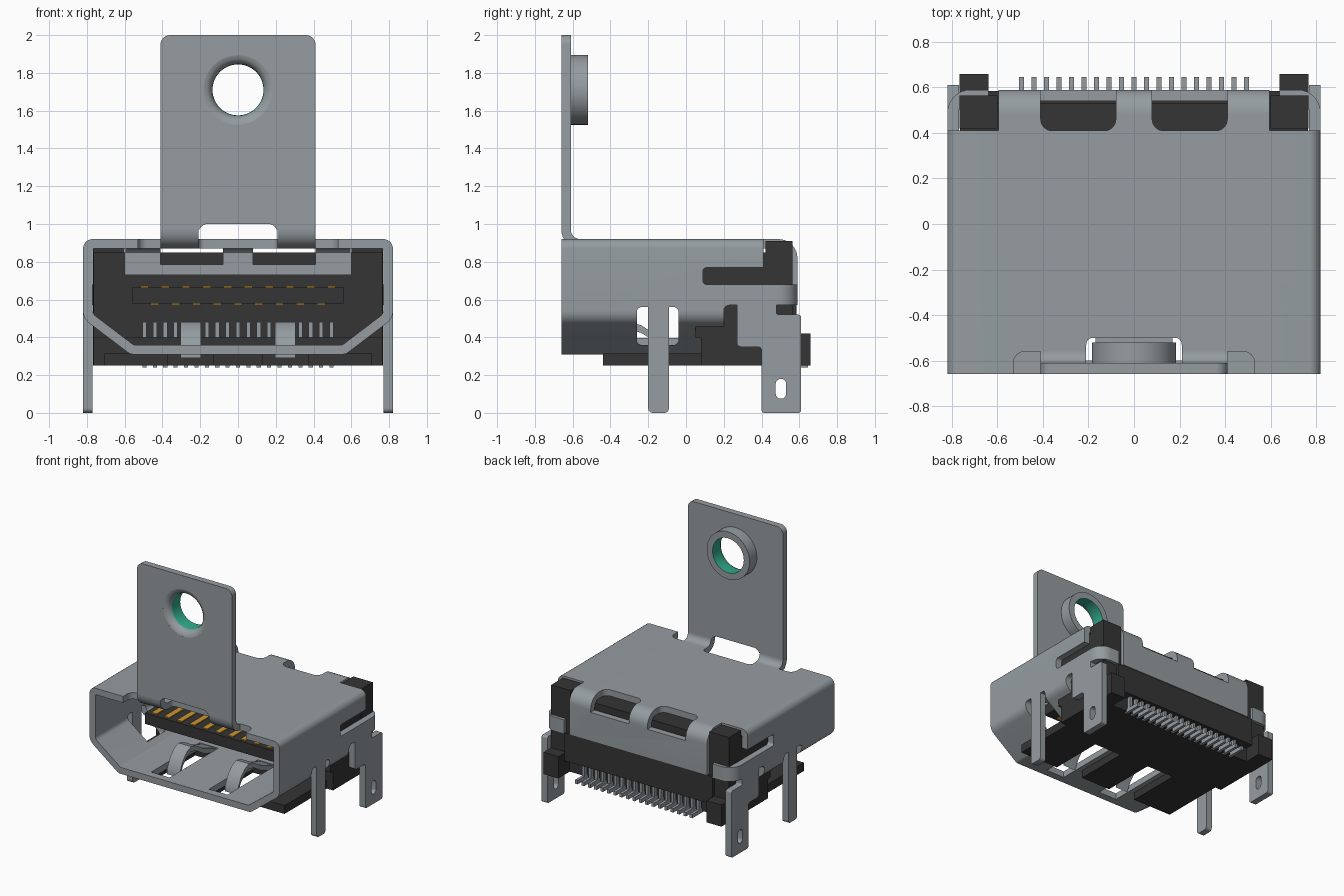
import bpy, bmesh, math
from mathutils import Vector

if "Cube" in bpy.data.objects:
    bpy.data.objects.remove(bpy.data.objects["Cube"], do_unlink=True)


def material(name, rgb):
    m = bpy.data.materials.new(name)
    m.use_nodes = True
    m.diffuse_color = (*rgb, 1)
    m.node_tree.nodes["Principled BSDF"].inputs["Base Color"].default_value = (*rgb, 1)
    return m


STEEL = material("steel grey", (0.30, 0.335, 0.355))
BLACK = material("black plastic", (0.035, 0.035, 0.035))
GOLD = material("gold contact", (0.60, 0.30, 0.03))
TEAL = material("teal bore", (0.03, 0.40, 0.26))
parts = []
# Where the two profile coordinates and the extrusion depth go, per axis
PLACE = {"x": lambda u, v, d: (d, u, v),
         "y": lambda u, v, d: (u, d, v),
         "z": lambda u, v, d: (u, v, d)}


def rounded(pts, r, n=6):
    """Fillet the corners of a polygon; r is one radius or one per corner."""
    rs = r if isinstance(r, (list, tuple)) else [r] * len(pts)
    out = []
    for i, p in enumerate(pts):
        p = Vector(p)
        if rs[i] == 0:
            out.append(tuple(p))
            continue
        a = (Vector(pts[i - 1]) - p).normalized()
        b = (Vector(pts[(i + 1) % len(pts)]) - p).normalized()
        half = a.angle(b) / 2
        c = p + (a + b).normalized() * rs[i] / math.sin(half)
        t = rs[i] / math.tan(half)
        s, e = p + a * t - c, p + b * t - c
        for k in range(n + 1):
            w = s.lerp(e, k / n).normalized() * rs[i]
            out.append(tuple(c + w))
    return out


def rect(u0, u1, v0, v1):
    return [(u0, v0), (u1, v0), (u1, v1), (u0, v1)]


def circle(u, v, r, n=48):
    return [(u + r * math.cos(2 * math.pi * k / n), v + r * math.sin(2 * math.pi * k / n))
            for k in range(n)]


def arc(u, v, r, a0, a1, n=8):
    return [(u + r * math.cos(math.radians(a0 + (a1 - a0) * k / n)),
             v + r * math.sin(math.radians(a0 + (a1 - a0) * k / n))) for k in range(n + 1)]


def prism(name, pts, axis, d0, d1, mat=STEEL):
    bm = bmesh.new()
    lo = [bm.verts.new(PLACE[axis](u, v, d0)) for u, v in pts]
    hi = [bm.verts.new(PLACE[axis](u, v, d1)) for u, v in pts]
    bm.faces.new(lo)
    bm.faces.new(hi)
    for i in range(len(pts)):
        j = (i + 1) % len(pts)
        bm.faces.new((lo[i], lo[j], hi[j], hi[i]))
    bmesh.ops.recalc_face_normals(bm, faces=bm.faces)
    me = bpy.data.meshes.new(name)
    bm.to_mesh(me)
    bm.free()
    me.materials.append(mat)
    ob = bpy.data.objects.new(name, me)
    bpy.context.collection.objects.link(ob)
    parts.append(ob)
    return ob


def box(name, x0, x1, y0, y1, z0, z1, mat=STEEL):
    return prism(name, rect(x0, x1, y0, y1), "z", z0, z1, mat)


def cut(ob, *cutters):
    """Subtract the cutters from the part, then delete them."""
    for c in cutters:
        m = ob.modifiers.new("cut", "BOOLEAN")
        m.operation, m.solver, m.object = "DIFFERENCE", "EXACT", c
        c.hide_render = True
    dg = bpy.context.evaluated_depsgraph_get()
    me = bpy.data.meshes.new_from_object(ob.evaluated_get(dg))
    ob.modifiers.clear()
    ob.data = me
    for c in cutters:
        parts.remove(c)
        bpy.data.objects.remove(c, do_unlink=True)


SIDES = ((1, "left"), (-1, "right"))


def openings():
    return [prism("cutter", rounded(rect(s * 0.245 - 0.165, s * 0.245 + 0.165, 0.41, 0.8), 0.05),
                  "z", 0.80, 1.0) for s, _ in SIDES]


# Shell: D-shaped tube with cut-outs
half_out = [(0.82, 0.92), (0.82, 0.50), (0.57, 0.31)]
half_in = [(0.77, 0.87), (0.77, 0.525), (0.553, 0.36)]
ring = lambda h: h + [(-x, z) for x, z in reversed(h)]
shell = prism("shell", rounded(ring(half_out), [0.05, 0.08, 0.05, 0.05, 0.08, 0.05]), "y", -0.66, 0.49)
cutters = [
    prism("cutter", rounded(ring(half_in), [0.01, 0.04, 0.03, 0.03, 0.04, 0.01]), "y", -1, 1),
    box("cutter", -1, 1, 0.08, 1, 0, 0.40),
    prism("cutter", rounded(rect(0.20, 1, 0.1, 0.57), [0, 0, 0, 0.03]), "x", -1, 1),
    prism("cutter", rounded(rect(0.09, 1, 0.68, 0.77), [0.02, 0, 0, 0.02]), "x", -1, 1),
    prism("cutter", rounded(rect(-0.53, 0.53, -0.9, -0.56), 0.05), "z", 0.8, 1),
    prism("cutter", rounded(rect(-0.21, 0.21, -0.9, -0.50), 0.03), "z", 0.79, 1.01),
] + openings()
for s, _ in SIDES:
    cutters += [box("cutter", s * 0.595, s * 1, 0.41, 1, 0.72, 1),
                prism("cutter", rounded(rect(-0.26, -0.04, 0.36, 0.56), 0.025), "x", s * 0.6, s),
                box("cutter", s * 0.17, s * 0.33, -0.6, 0.0, 0.2, 0.45)]
cut(shell, *cutters)

# Rear panel: folds down from the roof
fold = arc(0.49, 0.82, 0.10, 90, 0) + [(0.59, 0.58), (0.54, 0.58)] + arc(0.49, 0.82, 0.05, 0, 90)
rear_panel = prism("rear_panel", fold, "x", -0.595, 0.595)
cut(rear_panel, *openings())

# Mounting flange with hole and slot
flange = prism("flange", rounded(rect(-0.41, 0.41, 0.97, 2.0), [0, 0, 0.05, 0.05]), "y", -0.66, -0.61)
cut(flange, prism("cutter", circle(0, 1.71, 0.184), "y", -1, 0),
    prism("cutter", rounded(rect(-0.21, 0.21, 0.8, 1.0), 0.05), "y", -1, 0))
bend = arc(-0.56, 0.97, 0.10, 180, 270) + arc(-0.56, 0.97, 0.05, 270, 180)
for s, side in SIDES:
    prism("flange_bend_" + side, bend, "x", s * 0.21, s * 0.41)

# Flared collar around the hole, turned about y
profile = [(0.185, -0.66), (0.165, -0.655), (0.148, -0.64), (0.138, -0.62), (0.135, -0.60),
           (0.135, -0.52), (0.185, -0.52), (0.185, -0.66)]
bm = bmesh.new()
N = 48
rows = [[bm.verts.new((r * math.cos(2 * math.pi * k / N), y, 1.71 + r * math.sin(2 * math.pi * k / N)))
         for k in range(N)] for r, y in profile[:-1]]
for i in range(len(rows)):
    a, b = rows[i], rows[(i + 1) % len(rows)]
    for k in range(N):
        f = bm.faces.new((a[k], a[(k + 1) % N], b[(k + 1) % N], b[k]))
        f.material_index = 1 if i in (3, 4) else 0
bmesh.ops.recalc_face_normals(bm, faces=bm.faces)
me = bpy.data.meshes.new("hole_collar")
bm.to_mesh(me)
bm.free()
me.materials.append(STEEL)
me.materials.append(TEAL)
collar = bpy.data.objects.new("hole_collar", me)
bpy.context.collection.objects.link(collar)
parts.append(collar)

# Side legs, feet, corner bands, posts and springs
foot = [(0.27, 0.57), (0.27, 0.35), (0.40, 0.35), (0.40, 0), (0.61, 0), (0.61, 0.52), (0.48, 0.52), (0.48, 0.57)]
band = arc(0.72, 0.49, 0.10, 0, 90) + [(0.64, 0.59), (0.64, 0.54)] + arc(0.72, 0.49, 0.05, 90, 0)
hump = [(-0.44, 0.33), (-0.40, 0.41), (-0.35, 0.46), (-0.30, 0.48), (-0.24, 0.465), (-0.15, 0.41), (0.0, 0.355)]
strip = hump + [(y, z - 0.04) for y, z in reversed(hump)]
for s, side in SIDES:
    prism("front_leg_" + side, rounded(rect(-0.20, -0.09, 0, 0.56), [0.025, 0.025, 0, 0]), "x", s * 0.77, s * 0.82)
    f = prism("rear_foot_" + side, rounded(foot, [0, 0.02, 0.02, 0.015, 0.015, 0.015, 0.01, 0]), "x", s * 0.77, s * 0.82)
    cut(f, prism("cutter", rounded(rect(0.475, 0.53, 0.075, 0.18), 0.026), "x", s * 0.5, s))
    prism("corner_band_" + side, [(s * x, y) for x, y in band], "z", 0.57, 0.68)
    box("corner_post_" + side, s * 0.60, s * 0.768, 0.42, 0.565, 0.42, 0.91, BLACK)
    box("post_base_" + side, s * 0.64, s * 0.768, 0.42, 0.66, 0.25, 0.42, BLACK)
    prism("floor_spring_" + side, strip, "x", s * 0.195, s * 0.305)

# Plastic housing, base and tongue
box("housing", -0.765, 0.765, 0.05, 0.53, 0.40, 0.85, BLACK)
box("rear_wall", -0.64, 0.64, 0.50, 0.585, 0.36, 0.578, BLACK)
box("rear_base", -0.765, 0.765, 0.08, 0.52, 0.25, 0.41, BLACK)
base = box("base_plate", -0.71, 0.71, -0.44, 0.30, 0.25, 0.315, BLACK)
cut(base, *[box("cutter", s * 0.13, s * 0.37, -0.6, 0.0, 0.1, 0.5) for s, _ in SIDES])
box("tongue", -0.56, 0.56, -0.35, 0.06, 0.58, 0.665, BLACK)

# Bright strip above the tongue
box("upper_strip", -0.60, 0.60, 0.042, 0.05, 0.73, 0.785, STEEL)
for x0, x1 in ((-0.60, -0.41), (-0.08, 0.08), (0.41, 0.60)):
    box("upper_strip_tab", x0, x1, 0.042, 0.05, 0.785, 0.85, STEEL)

# Contacts on the tongue, pins at the rear and inside
for i in range(19):
    x = -0.495 + 0.055 * i
    z0 = 0.665 if i % 2 == 0 else 0.572
    box("contact", x - 0.022, x + 0.022, -0.33, 0.05, z0, z0 + 0.008, GOLD)
    box("solder_tail", x - 0.011, x + 0.011, 0.50, 0.645, 0.24, 0.27)
    box("pin_riser", x - 0.011, x + 0.011, 0.53, 0.56, 0.26, 0.38)
    box("inner_pin", x - 0.011, x + 0.011, 0.042, 0.05, 0.40, 0.48)

# Smooth the curved areas, keep the edges sharp
bpy.ops.object.select_all(action="DESELECT")
for ob in parts:
    ob.select_set(True)
bpy.context.view_layer.objects.active = shell
bpy.ops.object.shade_smooth_by_angle(angle=math.radians(30))
